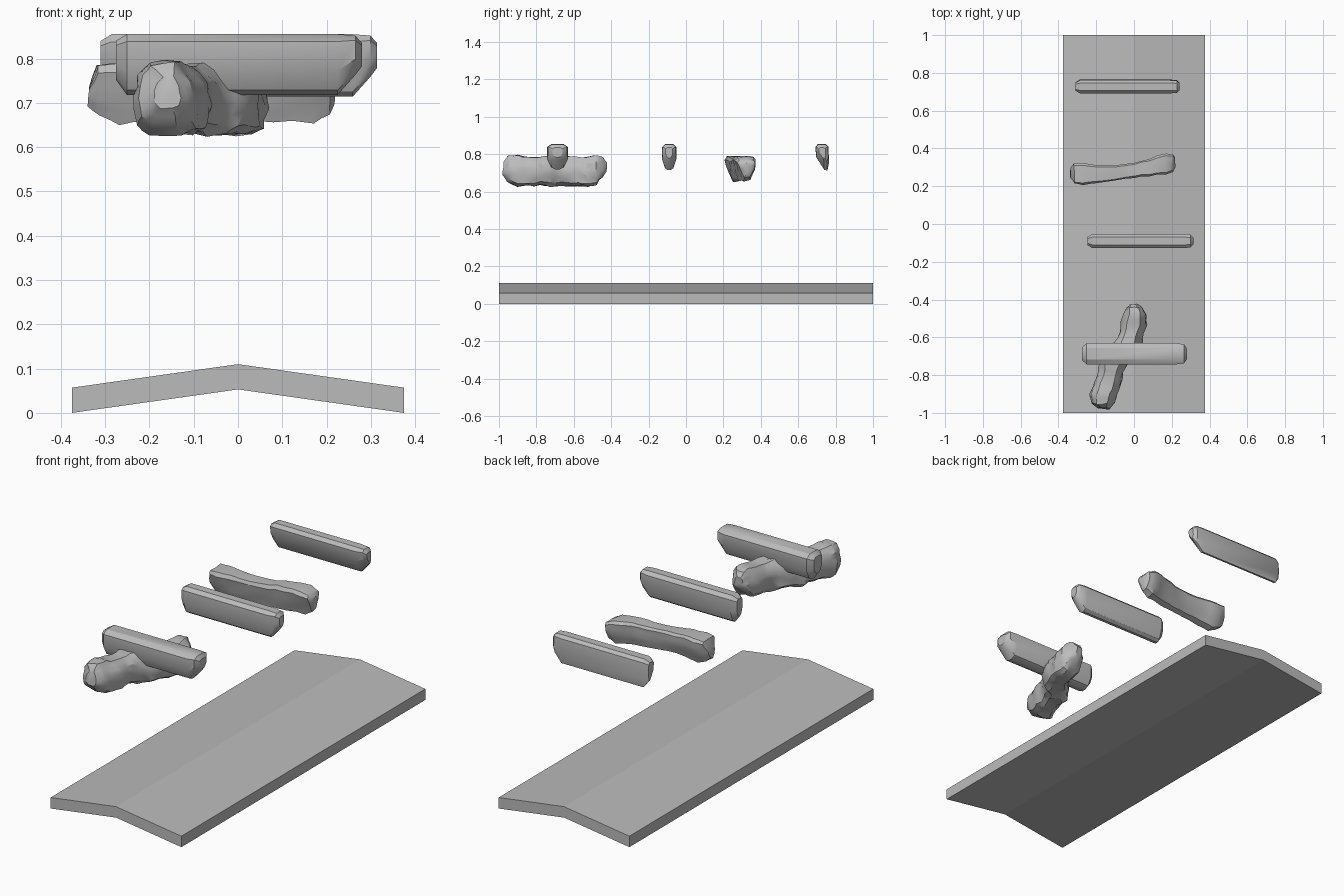
import bpy, bmesh, math
from mathutils import Vector, noise

cube = bpy.data.objects.get("Cube")
if cube:
    bpy.data.objects.remove(cube, do_unlink=True)

grey = bpy.data.materials.new("stone grey")
grey.use_nodes = True
grey.diffuse_color = (0.5, 0.5, 0.5, 1)
grey.node_tree.nodes["Principled BSDF"].inputs["Base Color"].default_value = (0.5, 0.5, 0.5, 1)

# Cross-sections in a box: -1..1 across, 0..1 up
BEAM = [(-.55, 1), (.55, 1), (1, .88), (1, .4), (.6, .08), (.2, 0), (-.2, 0), (-.6, .08), (-1, .4), (-1, .88)]
WEDGE = [(-.8, 1), (.8, 1), (1, .9), (.85, .5), (.4, .06), (-.25, 0), (-.6, .35), (-1, .85)]
KNOT = [(-.5, 1), (.4, 1), (.85, .75), (1, .4), (.8, .1), (.4, 0), (-.5, 0), (-.9, .15), (-1, .5), (-.85, .8)]
LEAN = [(-.6, 1), (.5, 1), (.9, .9), (1, .3), (.75, 0), (.3, .03), (-.85, .5), (-1, .88)]


def finish(name, bm, smooth=True):
    bmesh.ops.recalc_face_normals(bm, faces=bm.faces)
    mesh = bpy.data.meshes.new(name)
    bm.to_mesh(mesh)
    bm.free()
    mesh.materials.append(grey)
    obj = bpy.data.objects.new(name, mesh)
    bpy.context.collection.objects.link(obj)
    if smooth:
        bpy.ops.object.select_all(action="DESELECT")
        obj.select_set(True)
        bpy.context.view_layer.objects.active = obj
        bpy.ops.object.shade_smooth_by_angle(angle=math.radians(30))
    return obj


def loft(name, section, stations, along_x=True, rough=0.0):
    """Skin stations of (distance, side min, side max, bottom, top)."""
    bm = bmesh.new()
    rings = []
    for d, lo, hi, bottom, top in stations:
        ring = []
        for u, v in section:
            side = (lo + hi) / 2 + u * (hi - lo) / 2
            z = bottom + v * (top - bottom)
            ring.append(bm.verts.new((d, side, z) if along_x else (side, d, z)))
        rings.append(ring)
    n = len(section)
    for a, b in zip(rings, rings[1:]):
        for i in range(n):
            j = (i + 1) % n
            bm.faces.new((a[i], a[j], b[j], b[i]))
    bm.faces.new(rings[0])
    bm.faces.new(rings[-1])
    if rough:
        bmesh.ops.subdivide_edges(bm, edges=bm.edges, cuts=1, use_grid_fill=True)
        for v in bm.verts:
            v.co += noise.noise_vector(v.co * 22) * rough
    return finish(name, bm)


def beam(name, x0, x1, y, half, bottom, top, section=BEAM):
    """Straight beam with chamfered ends."""
    h = half
    loft(name, section, [
        (x0, y - h * .6, y + h * .6, bottom + .035, top - .015),
        (x0 + .025, y - h, y + h, bottom, top),
        (x1 - .055, y - h, y + h, bottom, top),
        (x1 - .015, y - h * .9, y + h * .9, bottom + .045, top - .003),
        (x1, y - h * .5, y + h * .5, bottom + .065, top - .02)])


# Ridged base slab
bm = bmesh.new()
w = 0.375
profile = [(-w, 0), (0, .053), (w, 0), (w, .057), (0, .11), (-w, .057)]
ends = [[bm.verts.new((x, y, z)) for x, z in profile] for y in (-1, 1)]
for i in range(6):
    j = (i + 1) % 6
    bm.faces.new((ends[0][i], ends[0][j], ends[1][j], ends[1][i]))
for e in ends:
    bm.faces.new((e[0], e[1], e[4], e[5]))
    bm.faces.new((e[1], e[2], e[3], e[4]))
finish("ridged_slab", bm, smooth=False)

# Straight beams
beam("front_beam", -.276, .28, -.687, .056, .718, .855)
beam("middle_beam", -.245, .314, -.09, .038, .714, .855)
beam("back_beam", -.31, .242, .728, .037, .712, .855, LEAN)

# Crooked beam behind the middle one
loft("crooked_beam", WEDGE, [
    (-.337, .24, .30, .69, .74),
    (-.315, .215, .32, .67, .785),
    (-.27, .205, .325, .65, .79),
    (-.2, .217, .312, .66, .788),
    (-.1, .23, .31, .662, .78),
    (0, .245, .325, .662, .785),
    (.08, .253, .345, .66, .79),
    (.17, .265, .376, .655, .785),
    (.205, .275, .37, .675, .77),
    (.217, .3, .35, .7, .75)], rough=.006)

# Knotted branch crossing under the front beam
loft("knotted_branch", KNOT, [
    (-.975, -.19, -.13, .69, .76),
    (-.95, -.225, -.10, .65, .785),
    (-.9, -.238, -.085, .627, .79),
    (-.84, -.205, -.065, .63, .785),
    (-.78, -.19, -.055, .635, .785),
    (-.73, -.19, -.02, .63, .79),
    (-.69, -.15, .02, .63, .81),
    (-.63, -.11, .045, .63, .79),
    (-.58, -.075, .055, .635, .785),
    (-.53, -.07, .07, .625, .785),
    (-.48, -.055, .068, .635, .79),
    (-.445, -.04, .045, .68, .78),
    (-.428, -.02, .02, .71, .76)], along_x=False, rough=.012)
